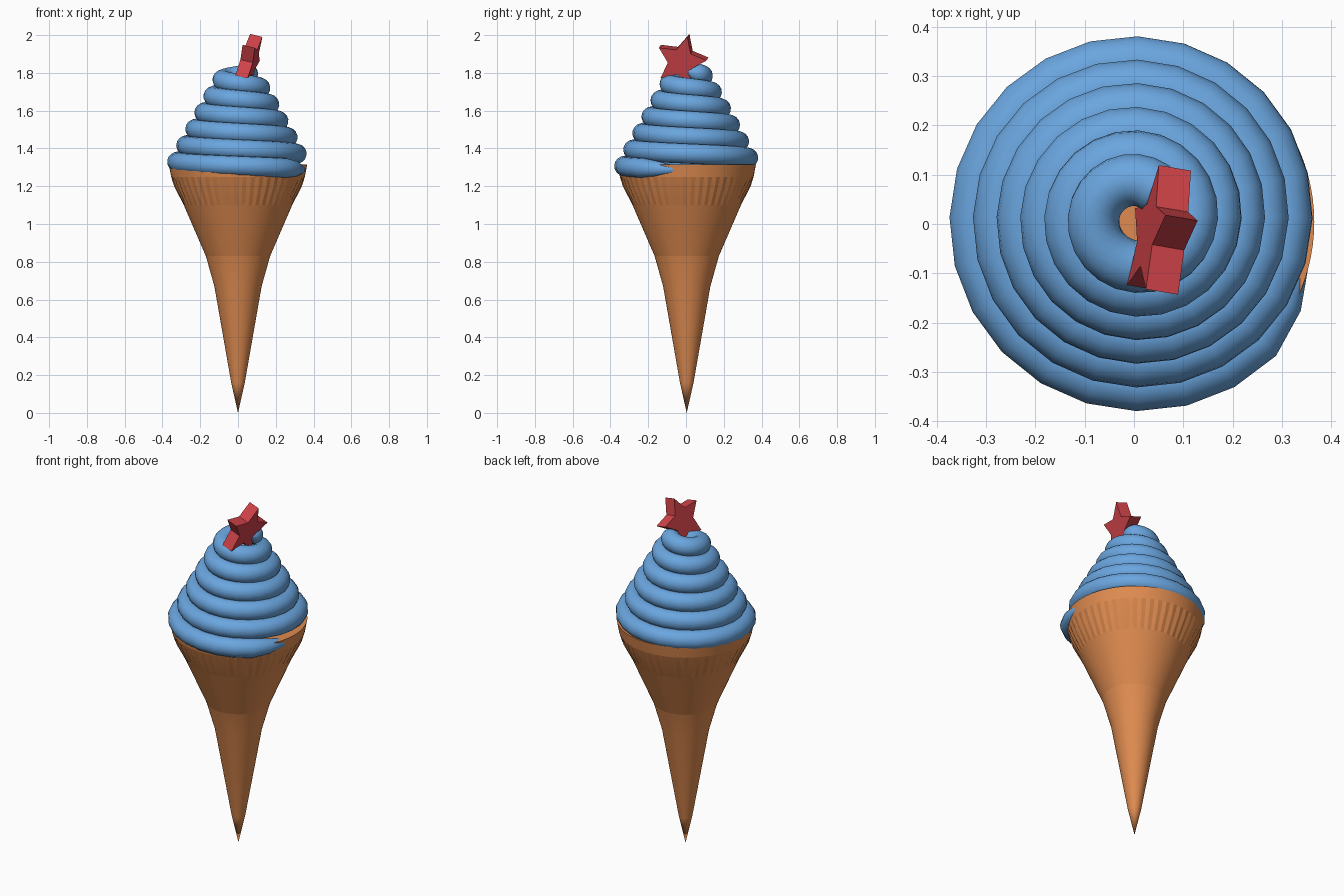
import bpy, bmesh, math
from mathutils import Vector

if "Cube" in bpy.data.objects:
    bpy.data.objects.remove(bpy.data.objects["Cube"])


def material(name, rgb):
    m = bpy.data.materials.new(name)
    m.diffuse_color = (*rgb, 1)
    m.use_nodes = True
    m.node_tree.nodes["Principled BSDF"].inputs["Base Color"].default_value = m.diffuse_color
    return m


ORANGE = material("wafer orange", (0.74, 0.26, 0.08))
BLUE = material("cream blue", (0.145, 0.38, 0.74))
RED = material("star red", (0.62, 0.055, 0.065))


def mesh_object(name, bm, mat, angle=None):
    bmesh.ops.recalc_face_normals(bm, faces=bm.faces)
    me = bpy.data.meshes.new(name)
    bm.to_mesh(me)
    bm.free()
    ob = bpy.data.objects.new(name, me)
    bpy.context.collection.objects.link(ob)
    me.materials.append(mat)
    select(ob)
    if angle:
        bpy.ops.object.shade_smooth_by_angle(angle=math.radians(angle))
    return ob


def select(ob):
    bpy.ops.object.select_all(action='DESELECT')
    ob.select_set(True)
    bpy.context.view_layer.objects.active = ob


# Wafer cone: turned profile with a fluted row just under the rim
SIDES = 96
PROFILE = [(0.036, 0.16, 0), (0.125, 0.67, 0), (0.17, 0.83, 0),
           (0.287, 1.10, 0), (0.335, 1.20, 0.004), (0.354, 1.25, 0), (0.366, 1.315, 0)]
bm = bmesh.new()
tip = bm.verts.new((0, 0.004, 0))
rings = []
for r, z, flute in PROFILE:
    ring = []
    for i in range(SIDES):
        a = 2 * math.pi * i / SIDES
        rr = r + (flute if i % 2 else -flute)
        ring.append(bm.verts.new((rr * math.cos(a), 0.004 + rr * math.sin(a), z)))
    rings.append(ring)
for i in range(SIDES):
    j = (i + 1) % SIDES
    bm.faces.new((tip, rings[0][j], rings[0][i]))
    for lo, hi in zip(rings, rings[1:]):
        bm.faces.new((lo[i], lo[j], hi[j], hi[i]))
bm.faces.new(rings[-1])
mesh_object("wafer_cone", bm, ORANGE, 6)

# Cream swirl: one tapered tube climbing six clockwise turns
TURNS, STEPS, TUBE = 6.04, 24, 0.053
curve = bpy.data.curves.new("cream_swirl", 'CURVE')
curve.dimensions = '3D'
curve.bevel_depth = TUBE
curve.bevel_resolution = 6
curve.use_fill_caps = True
path = curve.splines.new('POLY')
count = int(TURNS * STEPS) + 1
path.points.add(count - 1)
for i, p in enumerate(path.points):
    t = i / STEPS
    a = -2 * math.pi * t
    taper = min(1, 0.15 + t / 0.13, 0.35 + (count - 1 - i) / 4)
    r = 0.352 - 0.048 * t - 0.02 * max(0, 1 - t / 0.13)
    p.co = (0.006 + r * math.cos(a), 0.013 + r * math.sin(a), 1.285 + 0.087 * t, 1)
    p.radius = taper
swirl = bpy.data.objects.new("cream_swirl", curve)
bpy.context.collection.objects.link(swirl)
curve.materials.append(BLUE)
select(swirl)
bpy.ops.object.convert(target='MESH')
bpy.ops.object.shade_smooth_by_angle(angle=math.radians(50))

# Star topping: leaning five-pointed plate
centre = Vector((0.058, -0.023, 1.866))
normal = Vector((0.958, -0.162, -0.236)).normalized()
bm = bmesh.new()
sides = []
for s in (-0.034, 0.034):
    loop = []
    for k in range(10):
        a = math.radians(75 + 36 * k)
        r = 0.068 if k % 2 else 0.137
        dy, dz = r * math.cos(a), r * math.sin(a)
        loop.append(bm.verts.new(centre + Vector((0.17 * dy + 0.246 * dz, dy, dz)) + normal * s))
    bm.faces.new(loop)
    sides.append(loop)
for k in range(10):
    j = (k + 1) % 10
    bm.faces.new((sides[0][k], sides[0][j], sides[1][j], sides[1][k]))
mesh_object("star_topping", bm, RED)
